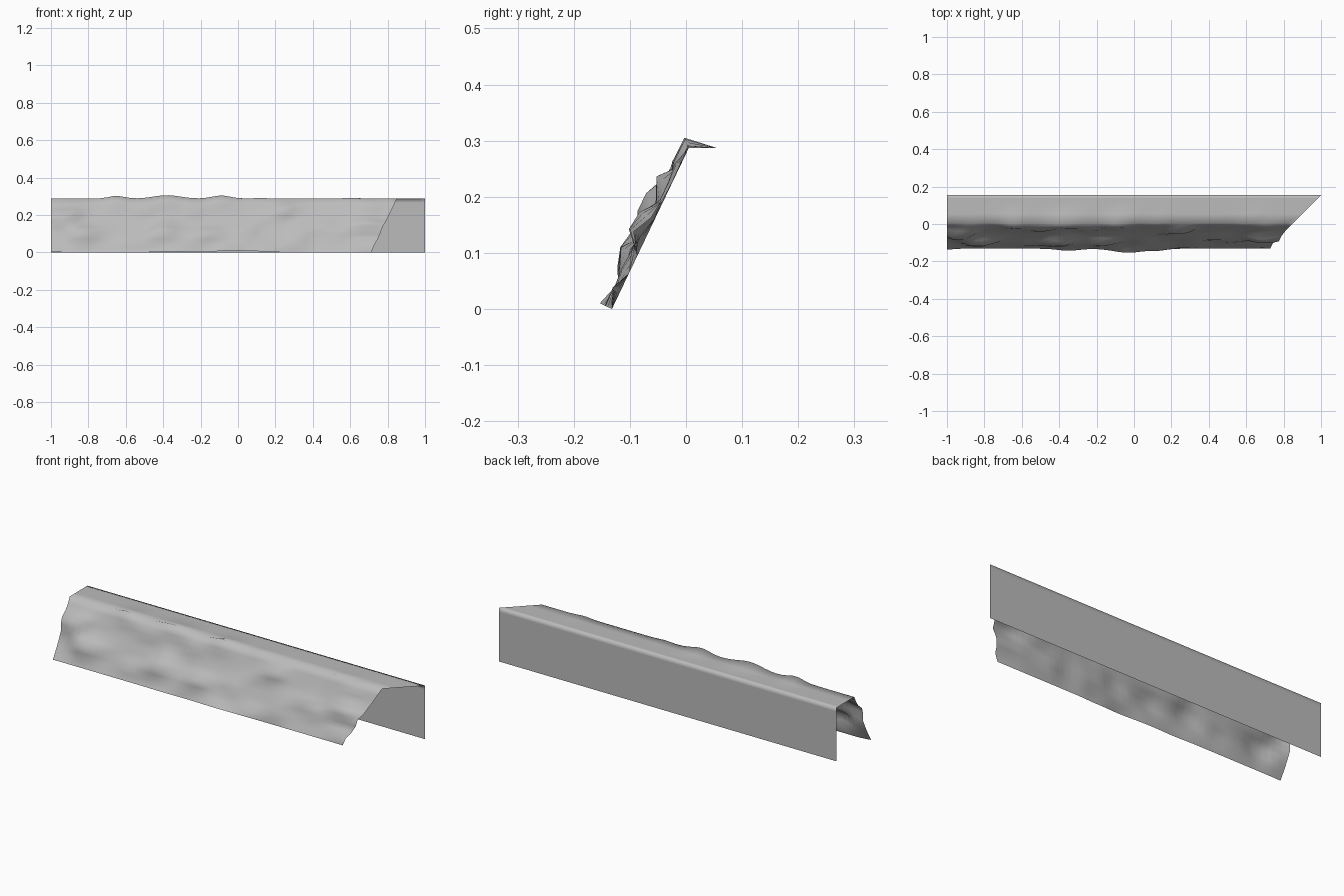
import bpy, bmesh, math
from mathutils import Vector, noise

if "Cube" in bpy.data.objects:
    bpy.data.objects.remove(bpy.data.objects["Cube"])

H, BACK, CREST, TOE = 0.287, 0.155, 0.005, -0.132
COLS, ROWS = 56, 9

stone = bpy.data.materials.new("grey stone")
stone.diffuse_color = (0.5, 0.5, 0.5, 1)
stone.use_nodes = True
stone.node_tree.nodes["Principled BSDF"].inputs["Base Color"].default_value = stone.diffuse_color


def bell(x, c, w):
    return math.exp(-((x - c) / w) ** 2)


def crest_bump(x):
    return (0.016 * bell(x, -0.65, 0.06) + 0.020 * bell(x, -0.38, 0.10)
            + 0.018 * bell(x, -0.09, 0.07) + 0.004 * bell(x, 0.12, 0.05)
            + 0.005 * bell(x, 0.6, 0.05))


def toe_bump(x):
    return (0.012 * bell(x, -0.35, 0.08) + 0.024 * bell(x, -0.03, 0.11)
            + 0.010 * bell(x, 0.13, 0.06) + 0.006 * bell(x, -1.0, 0.04))


def face_bump(x, t):
    n = noise.noise(Vector((x * 5.5 + 3.1, t * 4.2 + 1.7, 0.4)))
    return min(0.034, 0.055 * max(0.0, n + 0.06))


# cross-section rows: rocky slope, flat top, plain back wall
rows = []
for i in range(ROWS + 1):
    t = i / ROWS
    rows.append((TOE + (CREST - TOE) * t, H * t, t))
rows += [(0.055, H, None), (0.138, H, None), (BACK, H, None),
         (BACK, H - 0.022, None), (BACK, 0, None)]

slope_n = Vector((0, -H, CREST - TOE)).normalized()
crest_n = Vector((0, -0.4, 0.92))

bm = bmesh.new()
grid = []
for y, z, t in rows:
    line = []
    right = 1 - (BACK - y)          # mitred right end
    for c in range(COLS + 1):
        x = -1 + (right + 1) * c / COLS
        p = Vector((x, y, z))
        if t == 1:
            p += crest_n * crest_bump(x)
        elif t == 0:
            p += slope_n * toe_bump(x)
        elif t is not None:
            a, b = max(0, 1 - t * 4), max(0, t * 4 - 3)
            d = face_bump(x, t) * (1 - a - b) + a * toe_bump(x) + b * crest_bump(x) * 1.3
            p += slope_n * d
        line.append(bm.verts.new(p))
    grid.append(line)
for a, b in zip(grid, grid[1:]):
    for c in range(COLS):
        f = bm.faces.new((a[c], a[c + 1], b[c + 1], b[c]))
        f.smooth = True

me = bpy.data.meshes.new("rock_ledge")
bm.to_mesh(me)
bm.free()
me.materials.append(stone)
ledge = bpy.data.objects.new("rock_ledge", me)
bpy.context.collection.objects.link(ledge)
